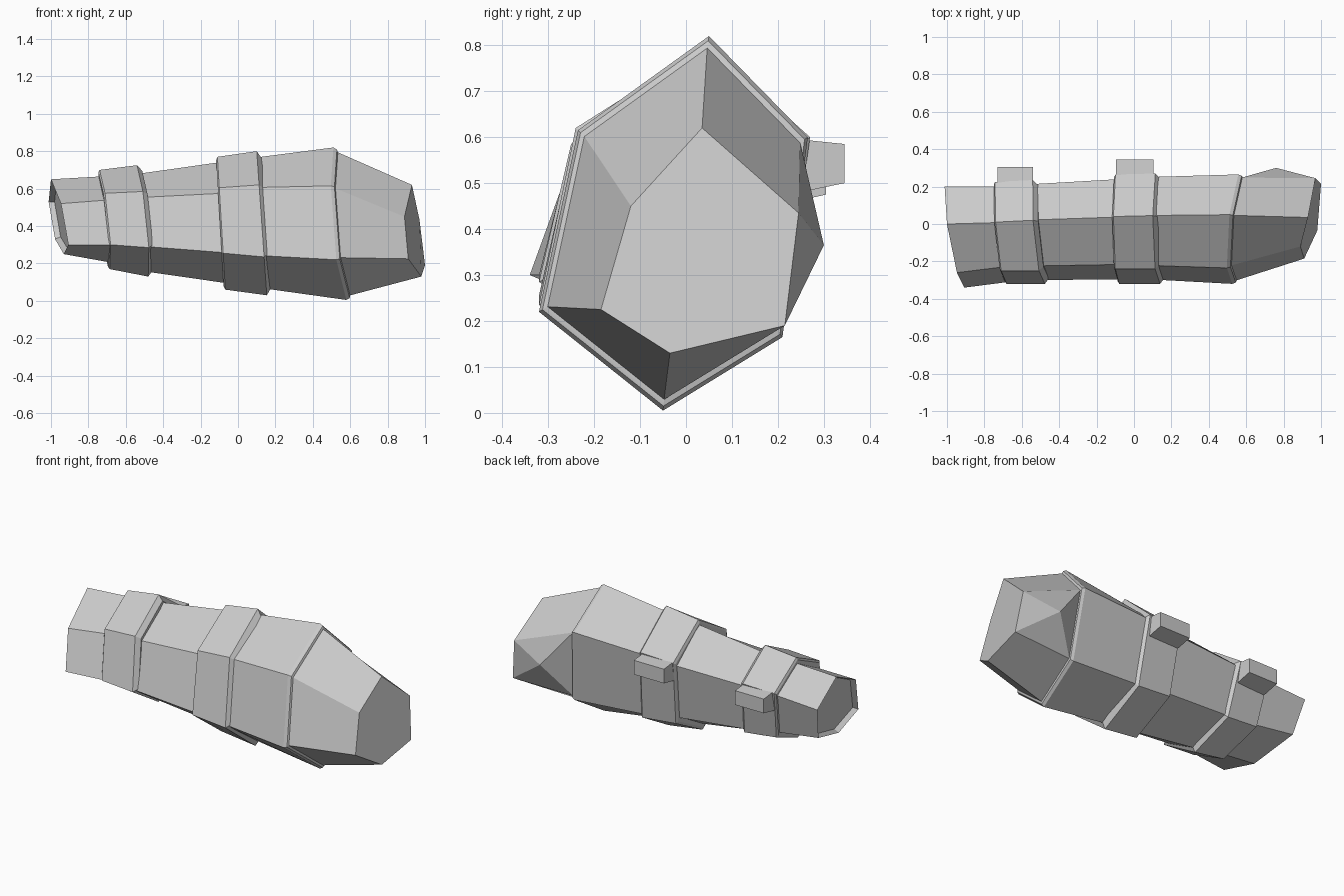
import bpy
import bmesh
import math
from mathutils import Vector

old = bpy.data.objects.get("Cube")
if old:
    bpy.data.objects.remove(old, do_unlink=True)

grey = bpy.data.materials.new("plain_grey")
grey.use_nodes = True
colour = (0.6, 0.6, 0.6, 1)
grey.diffuse_color = colour
grey.node_tree.nodes["Principled BSDF"].inputs["Base Color"].default_value = colour


def ring(x, lean, skew, outline):
    """Six-sided section; its plane tilts with height (lean) and depth (skew)."""
    top_y, top_z = outline[0]
    return [Vector((x + lean * (top_z - z) + skew * (y - top_y), y, z))
            for y, z in outline]


def resized(section, factor, shift=0):
    """Copy of a section scaled about its middle and moved along the arm."""
    middle = sum(section, Vector()) / len(section)
    return [middle + (p - middle) * factor + Vector((shift, 0, 0)) for p in section]


def between(first, second, t):
    return [a.lerp(b, t) for a, b in zip(first, second)]


def finish(name, bm):
    bmesh.ops.recalc_face_normals(bm, faces=bm.faces[:])
    mesh = bpy.data.meshes.new(name)
    bm.to_mesh(mesh)
    bm.free()
    mesh.materials.append(grey)
    obj = bpy.data.objects.new(name, mesh)
    bpy.context.collection.objects.link(obj)
    bpy.ops.object.select_all(action="DESELECT")
    obj.select_set(True)
    bpy.context.view_layer.objects.active = obj
    bpy.ops.object.shade_smooth_by_angle(angle=math.radians(20))


def loft(sections):
    """Closed skin through a row of sections; returns mesh, side faces, start cap."""
    bm = bmesh.new()
    rows = [[bm.verts.new(p) for p in s] for s in sections]
    sides = []
    for a, b in zip(rows, rows[1:]):
        n = len(a)
        sides.append([bm.faces.new((a[i], a[(i + 1) % n], b[(i + 1) % n], b[i]))
                      for i in range(n)])
    start = bm.faces.new(rows[0][::-1])
    bm.faces.new(rows[-1])
    return bm, sides, start


# Sections: top, front upper, front lower, bottom, back lower, back upper
cuff_end = ring(-1, .13, -.14, [(0, .65), (-.26, .52), (-.34, .3),
                                (-.12, .25), (.14, .33), (.2, .53)])
cuff_inner = ring(-.65, .1, -.06, [(.01, .67), (-.22, .545), (-.3, .3),
                                   (-.08, .19), (.14, .28), (.2, .55)])
band_narrow = ring(-.74, .09, -.07, [(.01, .7), (-.25, .575), (-.32, .3),
                                     (-.08, .17), (.16, .27), (.225, .565)])
band_narrow_far = ring(-.54, .09, -.07, [(.02, .725), (-.25, .585), (-.32, .285),
                                         (-.07, .13), (.17, .25), (.235, .575)])
arm_start = ring(-.6, .09, -.05, [(.02, .67), (-.225, .55), (-.3, .295),
                                  (-.07, .165), (.155, .27), (.21, .55)])
arm_end = ring(0, .06, 0, [(.04, .755), (-.215, .58), (-.295, .25),
                           (-.06, .08), (.19, .22), (.245, .57)])
band_wide = ring(-.11, .06, 0, [(.04, .77), (-.24, .605), (-.32, .255),
                                (-.06, .06), (.205, .2), (.265, .59)])
band_wide_far = ring(.1, .07, 0, [(.045, .8), (-.24, .62), (-.32, .235),
                                  (-.055, .03), (.21, .18), (.27, .6)])
shell_start = ring(.03, .07, 0, [(.045, .758), (-.22, .605), (-.295, .245),
                                 (-.055, .075), (.195, .2), (.25, .58)])
shell_end = ring(.51, .1, .12, [(.05, .82), (-.235, .615), (-.32, .22),
                                (-.05, .005), (.21, .165), (.265, .6)])
tip = [Vector(p) for p in [(.93, .035, .62), (.89, -.12, .45), (.91, -.185, .225),
                           (.98, -.035, .13), (1, .215, .19), (.97, .245, .435)]]

# Cuff with a shallow recessed opening
bm, sides, opening = loft([cuff_end, cuff_inner])
bmesh.ops.recalc_face_normals(bm, faces=bm.faces[:])
bmesh.ops.inset_region(bm, faces=[opening], thickness=.012, depth=-.03)
finish("cuff", bm)

# Forearm and the large shell with its rounded rim
finish("forearm", loft([arm_start, arm_end])[0])
finish("large_shell", loft([shell_start, shell_end,
                            resized(shell_end, .975, .018),
                            resized(shell_end, .94, .022)])[0])

# Tapered end cap with a raised point on the back face
bm, sides, start = loft([resized(shell_end, .94, .02), tip])
poked = bmesh.ops.poke(bm, faces=[sides[0][4]])
poked["verts"][0].co = (.76, .3, .365)
finish("end_cap", bm)

# Raised bands, chamfered toward the large shell
for name, near, far in [("narrow_band", band_narrow, band_narrow_far),
                        ("wide_band", band_wide, band_wide_far)]:
    finish(name, loft([resized(near, .95, -.008), near, far,
                       resized(far, .9, .025)])[0])

# Tapered clasps on the back of the bands
for name, x, width, inner, outer, top in [
        ("narrow_band_clasp", -.635, .19, .17, .305, .575),
        ("wide_band_clasp", .005, .2, .2, .345, .6)]:
    bm = bmesh.new()
    bmesh.ops.create_cube(bm, size=1)
    for v in bm.verts:
        out = v.co.y > 0
        z = top - (.015 if out else 0) if v.co.z > 0 else top - (.1 if out else .13)
        v.co = (x + v.co.x * width, outer if out else inner, z)
    bmesh.ops.bevel(bm, geom=[e for e in bm.edges
                              if all(v.co.y == outer for v in e.verts)],
                    offset=.008, segments=1, affect="EDGES")
    finish(name, bm)
